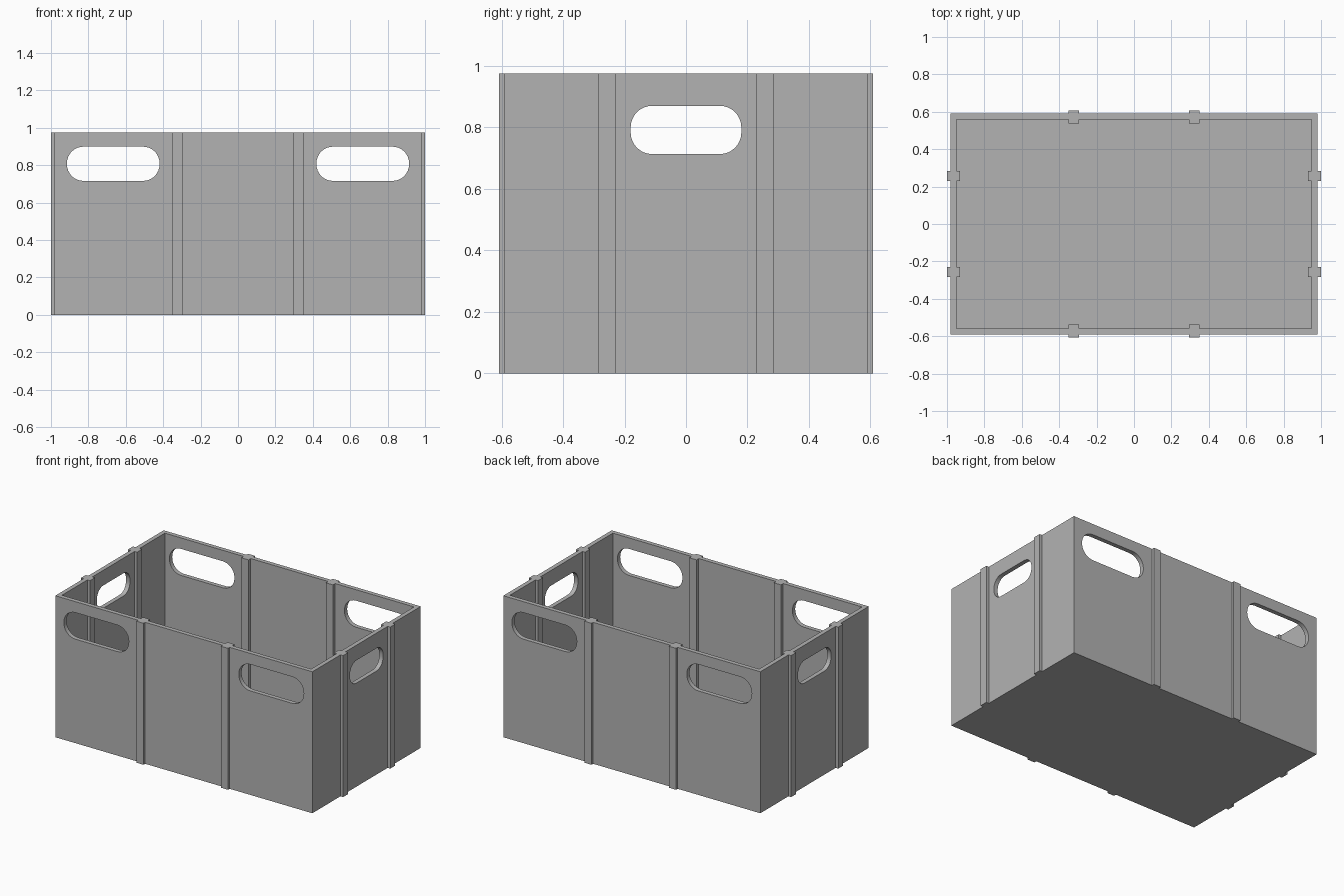
import bpy
import bmesh
from math import sin, cos, pi
from mathutils import Matrix, Vector

old = bpy.data.objects.get("Cube")
if old:
    bpy.data.objects.remove(old, do_unlink=True)

HEIGHT = 0.975
HALF_X, HALF_Y = 0.98, 0.59
WALL, FLOOR = 0.03, 0.02

grey = bpy.data.materials.new("plain grey")
grey.use_nodes = True
grey.diffuse_color = (0.45, 0.45, 0.45, 1)
grey.node_tree.nodes["Principled BSDF"].inputs["Base Color"].default_value = grey.diffuse_color


def add_object(name, bm):
    bmesh.ops.recalc_face_normals(bm, faces=bm.faces)
    mesh = bpy.data.meshes.new(name)
    bm.to_mesh(mesh)
    bm.free()
    mesh.materials.append(grey)
    obj = bpy.data.objects.new(name, mesh)
    bpy.context.scene.collection.objects.link(obj)
    return obj


def box(name, low, high):
    low, high = Vector(low), Vector(high)
    bm = bmesh.new()
    bmesh.ops.create_cube(bm, size=1)
    bmesh.ops.scale(bm, vec=high - low, verts=bm.verts)
    bmesh.ops.translate(bm, vec=(low + high) / 2, verts=bm.verts)
    return add_object(name, bm)


def slot(name, centre, width, height, radius, depth, turn=0.0):
    """Rounded rectangle in the xz plane, pushed along y, turned about z."""
    bm = bmesh.new()
    steps = 8
    points = []
    for corner, (sx, sz) in enumerate(((1, 1), (-1, 1), (-1, -1), (1, -1))):
        for i in range(steps + 1):
            a = (corner + i / steps) * pi / 2
            points.append((sx * (width / 2 - radius) + radius * cos(a), -depth / 2,
                           sz * (height / 2 - radius) + radius * sin(a)))
    face = bm.faces.new([bm.verts.new(p) for p in points])
    result = bmesh.ops.extrude_face_region(bm, geom=[face])
    moved = [v for v in result["geom"] if isinstance(v, bmesh.types.BMVert)]
    bmesh.ops.translate(bm, vec=(0, depth, 0), verts=moved)
    bm.transform(Matrix.Translation(centre) @ Matrix.Rotation(turn, 4, "Z"))
    return add_object(name, bm)


def combine(target, tool, operation):
    mod = target.modifiers.new("combine", "BOOLEAN")
    mod.operation = operation
    mod.solver = "EXACT"
    mod.object = tool
    bpy.context.view_layer.objects.active = target
    bpy.ops.object.modifier_apply(modifier=mod.name)
    bpy.data.objects.remove(tool, do_unlink=True)


# Open box with a floor
crate = box("crate", (-HALF_X, -HALF_Y, 0), (HALF_X, HALF_Y, HEIGHT))
combine(crate, box("hollow", (WALL - HALF_X, WALL - HALF_Y, FLOOR),
                   (HALF_X - WALL, HALF_Y - WALL, HEIGHT + 0.2)), "DIFFERENCE")

# Handle slots: two through the long walls, one through the short walls
for side in (-1, 1):
    combine(crate, slot("long_wall_slot", (side * 0.667, 0, 0.808), 0.495, 0.183, 0.088, 2),
            "DIFFERENCE")
combine(crate, slot("short_wall_slot", (0, 0, 0.792), 0.36, 0.157, 0.07, 3, pi / 2),
        "DIFFERENCE")

# Upright ribs standing proud inside and outside every wall
for sx in (-1, 1):
    for sy in (-1, 1):
        x, y = sx * 0.322, sy * 0.572
        combine(crate, box("long_wall_rib", (x - 0.027, y - 0.036, 0),
                           (x + 0.027, y + 0.036, HEIGHT)), "UNION")
        x, y = sx * 0.965, sy * 0.257
        combine(crate, box("short_wall_rib", (x - 0.035, y - 0.027, 0),
                           (x + 0.035, y + 0.027, HEIGHT)), "UNION")

# Smooth slot ends, crisp edges elsewhere
bpy.ops.object.select_all(action="DESELECT")
crate.select_set(True)
bpy.context.view_layer.objects.active = crate
bpy.ops.object.shade_smooth_by_angle(angle=pi / 6)
